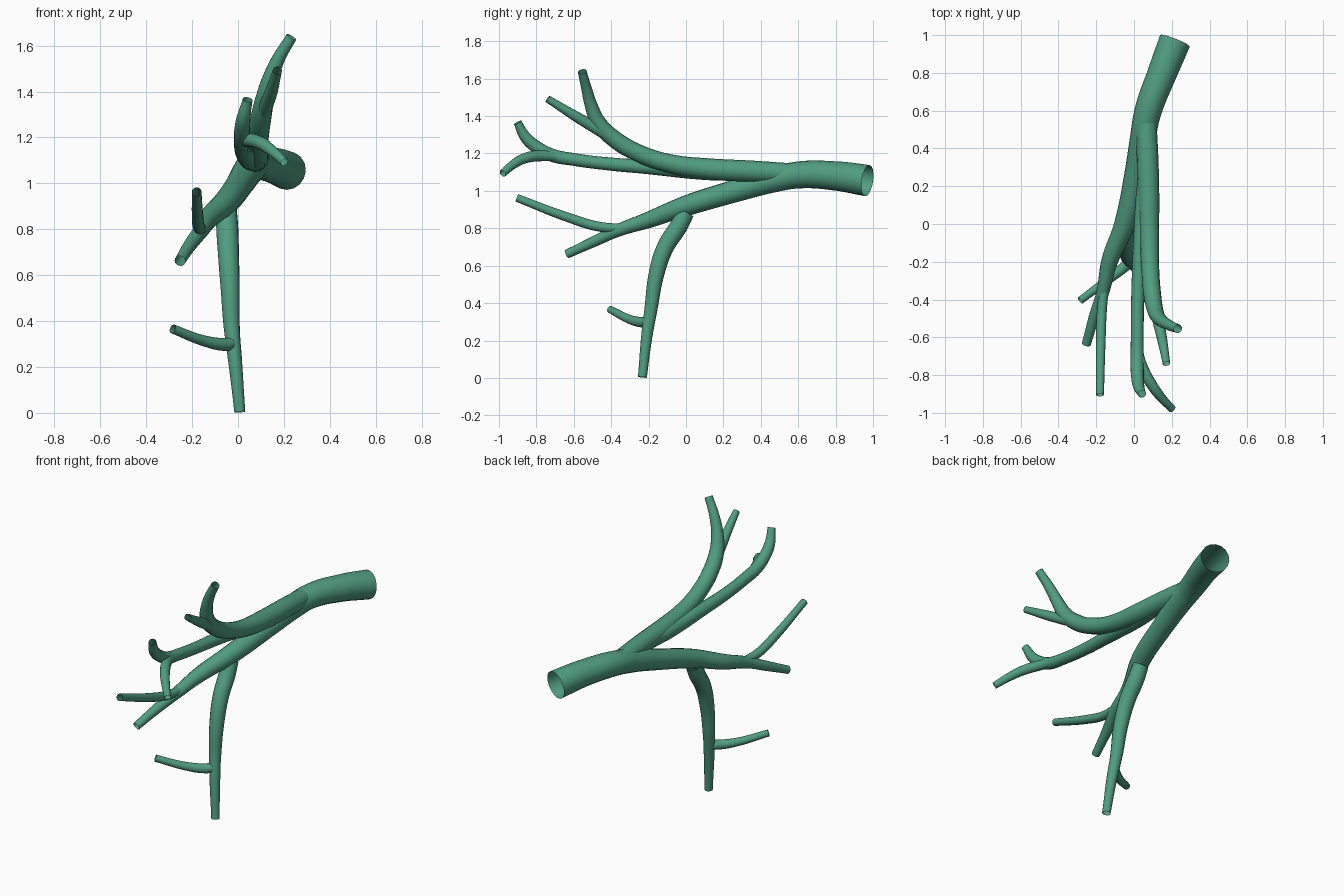
import bpy

green = bpy.data.materials.new("vessel_green")
green.diffuse_color = (0.08, 0.335, 0.22, 1)


def tube(name, points):
    """Open tapering tube through (x, y, z, radius) points."""
    cu = bpy.data.curves.new(name, 'CURVE')
    cu.dimensions = '3D'
    cu.bevel_depth = 1.0
    cu.bevel_resolution = 6
    cu.resolution_u = 8
    cu.use_fill_caps = False
    sp = cu.splines.new('BEZIER')
    sp.radius_interpolation = 'CARDINAL'
    sp.bezier_points.add(len(points) - 1)
    for bp, (x, y, z, r) in zip(sp.bezier_points, points):
        bp.co = (x, y, z)
        bp.radius = r
        bp.handle_left_type = bp.handle_right_type = 'AUTO'
    cu.materials.append(green)
    ob = bpy.data.objects.new(name, cu)
    bpy.context.collection.objects.link(ob)
    bpy.ops.object.select_all(action='DESELECT')
    ob.select_set(True)
    bpy.context.view_layer.objects.active = ob
    bpy.ops.object.convert(target='MESH')
    bpy.ops.object.shade_smooth_by_angle()


# Trunk running on into the lower limb
tube("trunk", [(0.217, 0.97, 1.055, 0.084), (0.15, 0.80, 1.08, 0.078),
               (0.075, 0.60, 1.085, 0.072), (0.045, 0.45, 1.055, 0.067),
               (0.013, 0.28, 1.005, 0.061), (-0.05, 0.0, 0.92, 0.055),
               (-0.13, -0.2, 0.845, 0.044), (-0.165, -0.36, 0.79, 0.034),
               (-0.21, -0.49, 0.73, 0.029), (-0.253, -0.637, 0.662, 0.024)])
tube("lower_front_twig", [(-0.155, -0.32, 0.80, 0.024), (-0.17, -0.46, 0.808, 0.026),
                          (-0.176, -0.63, 0.858, 0.025), (-0.18, -0.905, 0.963, 0.021)])

# Limb dropping to the ground, with its side twig
tube("down_limb", [(-0.05, 0.0, 0.885, 0.045), (-0.047, -0.04, 0.81, 0.048),
                   (-0.042, -0.11, 0.70, 0.046), (-0.035, -0.157, 0.56, 0.042),
                   (-0.027, -0.187, 0.37, 0.035), (-0.012, -0.21, 0.22, 0.030),
                   (0.008, -0.233, 0.004, 0.024)])
tube("down_side_twig", [(-0.02, -0.20, 0.302, 0.028), (-0.06, -0.235, 0.298, 0.028),
                        (-0.145, -0.30, 0.313, 0.024), (-0.285, -0.405, 0.366, 0.020)])

# Upper limb and its fork
tube("upper_limb", [(0.065, 0.53, 1.095, 0.055), (0.072, 0.35, 1.105, 0.057),
                    (0.078, 0.12, 1.118, 0.056), (0.082, -0.08, 1.145, 0.050),
                    (0.087, -0.25, 1.20, 0.047), (0.098, -0.38, 1.275, 0.046),
                    (0.115, -0.465, 1.36, 0.042), (0.138, -0.505, 1.45, 0.035),
                    (0.175, -0.53, 1.54, 0.029), (0.233, -0.555, 1.638, 0.024)])
tube("upper_front_twig", [(0.108, -0.41, 1.29, 0.030), (0.125, -0.50, 1.345, 0.030),
                          (0.147, -0.60, 1.405, 0.027), (0.172, -0.74, 1.492, 0.020)])

# Middle limb and its fork
tube("middle_limb", [(0.065, 0.25, 1.098, 0.045), (0.05, 0.08, 1.105, 0.045),
                     (0.03, -0.2, 1.128, 0.039), (0.02, -0.4, 1.143, 0.035),
                     (0.017, -0.6, 1.168, 0.034), (0.017, -0.72, 1.192, 0.035),
                     (0.018, -0.80, 1.235, 0.034), (0.025, -0.86, 1.29, 0.030),
                     (0.042, -0.90, 1.365, 0.022)])
tube("middle_side_twig", [(0.02, -0.67, 1.18, 0.025), (0.045, -0.76, 1.188, 0.029),
                          (0.10, -0.86, 1.175, 0.028), (0.15, -0.925, 1.14, 0.024),
                          (0.203, -0.98, 1.093, 0.020)])
